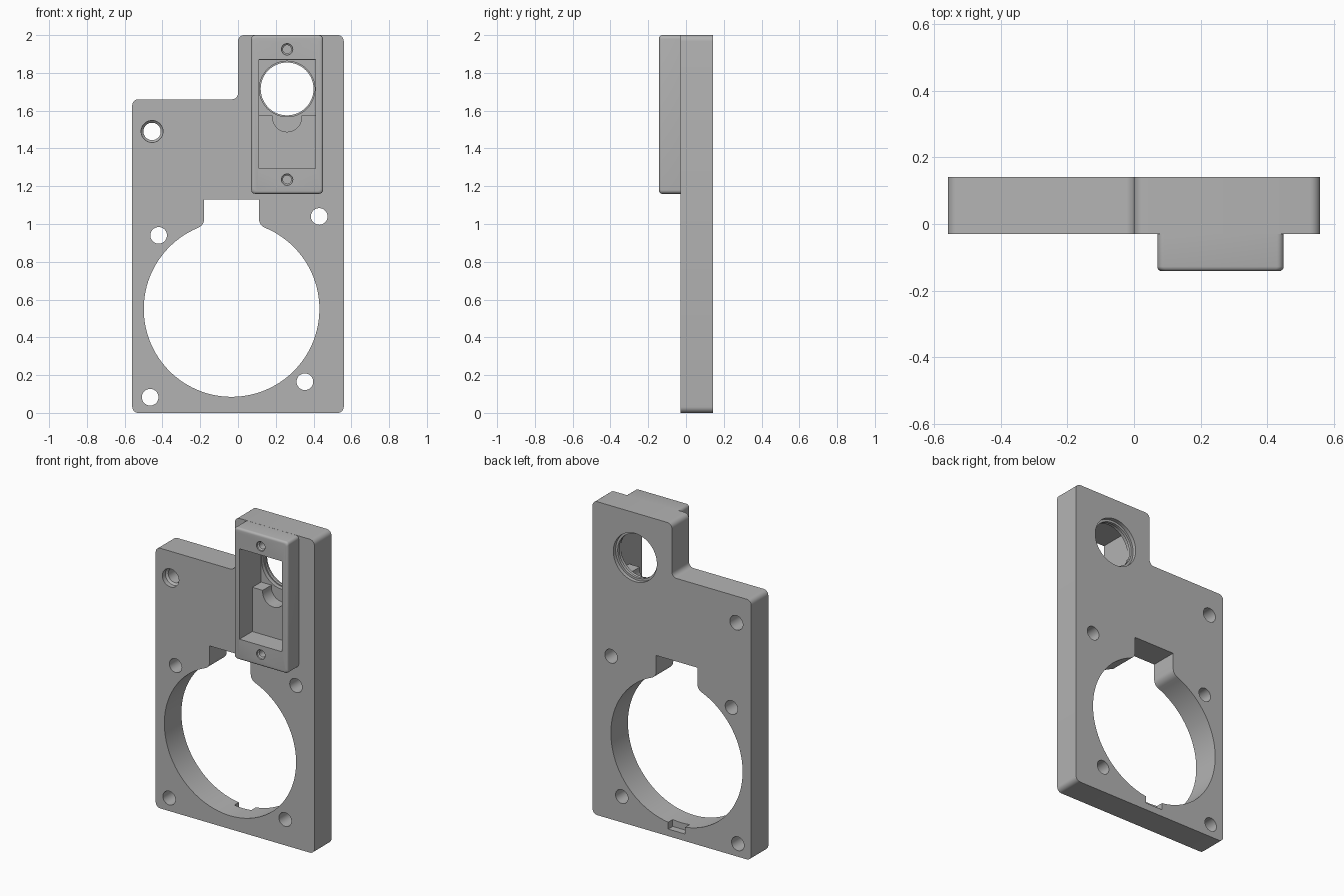
import bpy
import bmesh
from math import sin, cos, pi, sqrt, atan2
from mathutils import Vector

if "Cube" in bpy.data.objects:
    bpy.data.objects.remove(bpy.data.objects["Cube"], do_unlink=True)

grey = bpy.data.materials.new("plain grey")
grey.use_nodes = True
grey.diffuse_color = (0.45, 0.45, 0.45, 1)
grey.node_tree.nodes["Principled BSDF"].inputs["Base Color"].default_value = (0.45, 0.45, 0.45, 1)

FRONT, BACK, BOX_FRONT = -0.03, 0.142, -0.142


def loft(name, sections):
    """Closed solid through (y, [(x, z), ...]) sections with equal point counts."""
    bm = bmesh.new()
    rings = [[bm.verts.new((x, y, z)) for x, z in pts] for y, pts in sections]
    n = len(rings[0])
    for a, b in zip(rings, rings[1:]):
        for i in range(n):
            j = (i + 1) % n
            bm.faces.new((a[i], a[j], b[j], b[i]))
    bm.faces.new(rings[0])
    bm.faces.new(rings[-1])
    bmesh.ops.recalc_face_normals(bm, faces=bm.faces)
    mesh = bpy.data.meshes.new(name)
    bm.to_mesh(mesh)
    bm.free()
    mesh.materials.append(grey)
    obj = bpy.data.objects.new(name, mesh)
    bpy.context.collection.objects.link(obj)
    return obj


def arc(cx, cz, r, a0, a1, n):
    return [(cx + r * cos(a0 + (a1 - a0) * i / n), cz + r * sin(a0 + (a1 - a0) * i / n))
            for i in range(n + 1)]


def circle(cx, cz, r, n=48):
    return arc(cx, cz, r, 0, 2 * pi, n)[:-1]


def rect(x0, x1, z0, z1):
    return [(x0, z0), (x1, z0), (x1, z1), (x0, z1)]


def rounded(pts, r, n=6):
    """Round every right-angled corner, inner or outer."""
    out = []
    for i, p in enumerate(pts):
        p, q, s = Vector(p), Vector(pts[i - 1]), Vector(pts[(i + 1) % len(pts)])
        d1, d2 = (p - q).normalized(), (s - p).normalized()
        c = p - d1 * r + d2 * r
        for k in range(n + 1):
            t = k / n * pi / 2
            out.append(tuple(c - d2 * r * cos(t) + d1 * r * sin(t)))
    return out


def combine(body, tool, operation):
    mod = body.modifiers.new("combine", "BOOLEAN")
    mod.operation = operation
    mod.solver = "EXACT"
    mod.object = tool
    dg = bpy.context.evaluated_depsgraph_get()
    mesh = bpy.data.meshes.new_from_object(body.evaluated_get(dg))
    body.modifiers.clear()
    body.data = mesh
    bpy.data.objects.remove(tool, do_unlink=True)


def cut(body, sections):
    combine(body, loft("cutter", sections), "DIFFERENCE")


def drill(body, x, z, steps):
    cut(body, [(y, circle(x, z, r)) for y, r in steps])


# Stepped plate
outline = [(-0.56, 0), (0.56, 0), (0.56, 2), (0, 2), (0, 1.66), (-0.56, 1.66)]
outline = rounded(outline, 0.032)
plate = loft("mounting_plate", [(FRONT, outline), (BACK, outline)])

# Raised housing with softened front edges
r = 0.014
housing = []
for k in range(5):
    t = k / 4 * pi / 2
    inset = r * (1 - sin(t))
    housing.append((BOX_FRONT + r * (1 - cos(t)),
                    rounded(rect(0.07 + inset, 0.45 - inset, 1.16 + inset, 1.9995 - inset), 0.02)))
housing.append((0.0, housing[-1][1]))
combine(plate, loft("housing", housing), "UNION")

# Large round opening with a filleted slot above it
cx, cz, R, half, f = -0.034, 0.55, 0.465, 0.145, 0.05
fx = half + f
fz = sqrt((R + f) ** 2 - fx ** 2)
a = atan2(fz, fx)
opening = arc(cx, cz, R, pi - a, 2 * pi + a, 96)
opening += arc(cx + fx, cz + fz, f, pi + a, pi, 6)[1:]
opening += [(cx + half, 1.13), (cx - half, 1.13)]
opening += arc(cx - fx, cz + fz, f, 0, -a, 6)[:-1]
cut(plate, [(-0.3, opening), (0.3, opening)])

# Small relief notch at the rear, below the opening
notch = rect(cx - 0.06, cx + 0.06, 0.045, 0.15)
cut(plate, [(BACK - 0.045, notch), (0.3, notch)])

# Plain screw holes and one countersunk hole
for x, z in [(-0.42, 0.94), (0.43, 1.04), (-0.465, 0.083), (0.354, 0.165)]:
    drill(plate, x, z, [(-0.3, 0.044), (0.3, 0.044)])
drill(plate, -0.455, 1.49, [(-0.1, 0.058), (0.0, 0.058), (0.012, 0.046), (0.3, 0.046)])

# Housing pocket: shallow floor below, deeper recess above
mid = 0.26
lower = rect(0.11, 0.41, 1.293, 1.87)
upper = rect(0.111, 0.409, 1.575, 1.869)
cut(plate, [(-0.3, lower), (-0.013, lower)])
cut(plate, [(-0.08, upper), (0.075, upper)])

# Half-round relief in the ledge
drill(plate, mid, 1.565, [(-0.06, 0.077), (0.074, 0.077)])

# Stepped viewing hole with a thin inner lip
drill(plate, mid, 1.715, [(-0.05, 0.147), (0.1, 0.147), (0.1, 0.14), (0.118, 0.14),
                          (0.118, 0.154), (0.3, 0.154)])

# Blind screw holes in the housing
for z in (1.235, 1.925):
    drill(plate, mid, z, [(-0.3, 0.03), (BOX_FRONT + 0.01, 0.03),
                          (BOX_FRONT + 0.016, 0.022), (0.03, 0.022)])

bpy.ops.object.select_all(action="DESELECT")
plate.select_set(True)
bpy.context.view_layer.objects.active = plate
bpy.ops.object.shade_smooth_by_angle(angle=pi / 6)
